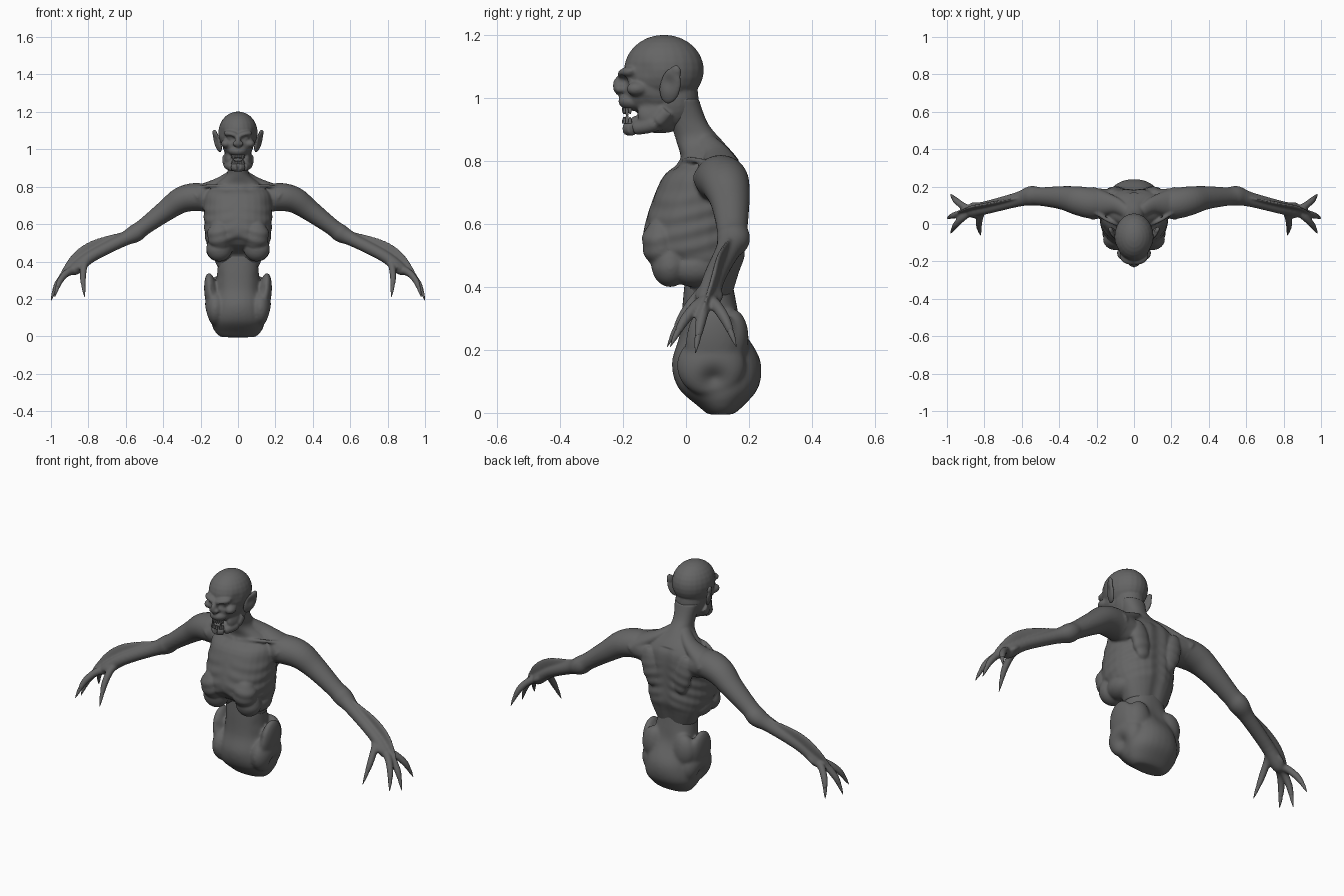
import bpy, bmesh, math
from mathutils import Vector, Matrix, Euler

if "Cube" in bpy.data.objects:
    bpy.data.objects.remove(bpy.data.objects["Cube"])

skin = bpy.data.materials.new("grey_skin")
skin.use_nodes = True
grey = (0.13, 0.13, 0.13, 1)
skin.diffuse_color = grey
skin.node_tree.nodes["Principled BSDF"].inputs["Base Color"].default_value = grey

ANGLES = [math.tau * i / 28 for i in range(28)]


def spline(rows, steps=5):
    """Smooth curve through equal-length tuples."""
    result = []
    for i in range(len(rows) - 1):
        before, start = rows[max(i - 1, 0)], rows[i]
        end, after = rows[i + 1], rows[min(i + 2, len(rows) - 1)]
        for step in range(steps):
            t = step / steps
            result.append([b + t / 2 * (c - a + t * (2 * a - 5 * b + 4 * c - d + t * (3 * (b - c) + d - a)))
                           for a, b, c, d in zip(before, start, end, after)])
    return result + [list(rows[-1])]


def bridge(bm, rings):
    """Join rings of points into a closed tube."""
    loops = [[bm.verts.new(point) for point in ring] for ring in rings]
    for lower, upper in zip(loops, loops[1:]):
        for i in range(len(lower)):
            bm.faces.new((lower[i - 1], lower[i], upper[i], upper[i - 1]))
    bm.faces.new(loops[0][::-1])
    bm.faces.new(loops[-1])


def trunk(bm, rows, roundness=0.9):
    """Stack level rings, each given as height, front, back and half width."""
    def soft(value):
        return math.copysign(abs(value) ** roundness, value)

    bridge(bm, [[(half * soft(math.cos(a)), (front + back) / 2 + (back - front) / 2 * soft(math.sin(a)), height)
                 for a in ANGLES] for height, front, back, half in spline(rows)])


def limb(bm, points, radii, flat=1):
    """Tube along a path; flat scales its thickness from front to back."""
    rows = spline([(*point, radius) for point, radius in zip(points, radii)])
    path = [Vector(row[:3]) for row in rows]
    rings = []
    for i, centre in enumerate(path):
        along = (path[min(i + 1, len(path) - 1)] - path[max(i - 1, 0)]).normalized()
        guide = Vector((0, 1, 0)) if abs(along.y) < 0.8 else Vector((1, 0, 0))
        across = (guide - along * guide.dot(along)).normalized()
        up = along.cross(across)
        radius = rows[i][-1]
        rings.append([centre + across * radius * flat * math.cos(a) + up * radius * math.sin(a) for a in ANGLES])
    bridge(bm, rings)


def ball(bm, centre, radii, tilt=(0, 0, 0)):
    place = Matrix.Translation(centre) @ Euler(tilt).to_matrix().to_4x4() @ Matrix.Diagonal((*radii, 1))
    bmesh.ops.create_uvsphere(bm, u_segments=24, v_segments=14, radius=1, matrix=place)


def bump(point, centre, size):
    """Soft falloff around a spot."""
    return math.exp(-((point - Vector(centre)).length / size) ** 2)


def finish(name, bm, voxel=None, carve=None, smoothing=6):
    """Mirror the parts, fuse them into one skin and carve its relief."""
    copy = bmesh.ops.duplicate(bm, geom=bm.verts[:] + bm.edges[:] + bm.faces[:])["geom"]
    for item in copy:
        if isinstance(item, bmesh.types.BMVert):
            item.co.x *= -1
    bmesh.ops.recalc_face_normals(bm, faces=bm.faces)
    mesh = bpy.data.meshes.new(name)
    bm.to_mesh(mesh)
    bm.free()
    part = bpy.data.objects.new(name, mesh)
    bpy.context.collection.objects.link(part)
    if voxel:
        fuse = part.modifiers.new("fuse", 'REMESH')
        fuse.mode, fuse.voxel_size = 'VOXEL', voxel
        soften = part.modifiers.new("soften", 'SMOOTH')
        soften.factor, soften.iterations = 0.5, smoothing
        depsgraph = bpy.context.evaluated_depsgraph_get()
        mesh = bpy.data.meshes.new_from_object(part.evaluated_get(depsgraph))
        part.modifiers.clear()
        part.data = mesh
        moved = []
        for vert in mesh.vertices:
            mirrored = Vector((abs(vert.co.x), vert.co.y, vert.co.z))
            moved.append(vert.co + vert.normal * carve(mirrored))
        for vert, position in zip(mesh.vertices, moved):
            vert.co = position
    mesh.materials.clear()
    mesh.materials.append(skin)
    for face in mesh.polygons:
        face.use_smooth = True


# Head: skull, face, nape, muzzle, brow, cheekbones and nose
bm = bmesh.new()
ball(bm, (0, -.07, 1.09), (.105, .127, .112))
ball(bm, (0, -.1, 1.03), (.085, .1, .09))
ball(bm, (0, -.04, 1), (.075, .08, .1))
ball(bm, (0, -.165, .99), (.05, .05, .03))
ball(bm, (.035, -.185, 1.08), (.045, .03, .02), tilt=(0, -.2, .5))
ball(bm, (.06, -.15, 1.03), (.03, .04, .025), tilt=(0, 0, .3))
ball(bm, (0, -.205, 1.04), (.018, .028, .035))
ball(bm, (.015, -.21, 1.03), (.014, .017, .014))
ball(bm, (.04, -.175, 1.06), (.02, .02, .015))
# Open jaw with cheeks and throat
ball(bm, (.045, -.095, .95), (.028, .06, .055))
limb(bm, [(.06, -.06, .96), (.055, -.1, .92), (.03, -.16, .905), (0, -.185, .905)], [.025, .025, .022, .025])
ball(bm, (0, -.1, .92), (.055, .08, .03), tilt=(-.1, 0, 0))


def carve_head(point):
    sockets = bump(point, (.04, -.2, 1.06), .02)
    cheeks = bump(point, (.08, -.13, .98), .03)
    temples = bump(point, (.1, -.14, 1.09), .03)
    return -.01 * sockets - .006 * (cheeks + temples)


finish("head", bm, .005, carve_head)

# Pointed ears with a hollow
bm = bmesh.new()
ball(bm, (.11, -.05, 1.04), (.014, .036, .06), tilt=(-.3, .2, -.4))
ball(bm, (.122, -.035, 1.08), (.012, .02, .027), tilt=(-.4, .2, -.4))
finish("ears", bm, .004, lambda point: -.008 * bump(point, (.125, -.06, 1.05), .025))

# Teeth: upper and lower rows around the jaw
bm = bmesh.new()
for i in range(4):
    angle = (i + .5) / 3
    x, y = .033 * math.sin(angle), -.165 - .033 * math.cos(angle)
    length = .03 if i == 2 else .02
    for gum, direction in ((.97, -1), (.92, 1)):
        limb(bm, [(x, y, gum + direction * length * t) for t in (0, .6, 1)], [.006, .005, .002])
finish("teeth", bm)

# Upper body: neck and chest, then lower ribs, shoulder blades and collar
shoulder, elbow = Vector((.22, .11, .745)), Vector((.55, .15, .55))
wrist, palm = Vector((.78, .09, .43)), Vector((.87, .07, .36))
bm = bmesh.new()
trunk(bm, [(1, -.08, .04, .07), (.92, -.05, .07, .055), (.86, -.03, .12, .065), (.8, -.02, .17, .14),
           (.74, -.08, .19, .18), (.58, -.135, .19, .18), (.5, -.12, .19, .17), (.44, -.01, .17, .14),
           (.37, 0, .15, .11)])
ball(bm, (.1, -.05, .47), (.07, .06, .07))
ball(bm, (.1, .03, .46), (.07, .09, .06))
ball(bm, (.095, -.08, .54), (.07, .06, .08))
ball(bm, (.1, .17, .67), (.05, .03, .11), tilt=(0, .2, 0))
limb(bm, [(.01, -.02, .79), (.12, .01, .805), shoulder + Vector((0, -.04, .05))], [.01] * 3)
limb(bm, [(.02, .045, .88), (.1, .1, .82), shoulder], [.02, .03, .06], flat=1.5)

# Arms, with a thin blade above each forearm
bicep = shoulder.lerp(elbow, .5) + Vector((0, .01, .025))
limb(bm, [(.14, .11, .73), shoulder, shoulder.lerp(bicep, .5) + Vector((0, 0, .02)), bicep,
          bicep.lerp(elbow, .7), elbow, elbow.lerp(wrist, .3), wrist, palm, palm.lerp(wrist, -.3)],
     [.07, .075, .07, .057, .045, .048, .036, .032, .032, .015], flat=1.1)
ball(bm, palm.lerp(wrist, .2), (.05, .045, .02), tilt=(0, .7, 0))
lift = Vector((0, .015, .045))
limb(bm, [elbow, elbow.lerp(wrist, .4) + lift / 2, wrist + lift, palm + lift, (.95, .05, .31)],
     [.02, .028, .035, .035, .015], flat=.3)


def finger_point(root, tip, t):
    arch = .03 * math.sin(math.pi * t)
    return root.lerp(tip, t) + Vector((arch / 2, 0, arch))


# Fingers and thumb fan out from the palm
thumb_root = palm.lerp(wrist, .7)
fingers = [(palm, Vector((.98, .16, .21))), (palm, Vector((1, .03, .19))),
           (palm, Vector((.98, -.05, .21))), (thumb_root, Vector((.82, -.06, .21)))]
for root, tip in fingers:
    limb(bm, [finger_point(root, tip, t) for t in (0, .3, .6, .8)], [.024, .019, .017, .012])


def carve_body(point):
    spine = math.exp(-(point.x / .03) ** 2) if point.y > .12 and point.z < .8 else 0
    hollows = bump(point, (.06, -.04, .8), .025) + bump(point, (.18, -.04, .72), .04)
    notch = bump(point, (0, -.13, .5), .04)
    relief = -.008 * spine - .006 * hollows - .015 * notch
    # Ribs wrap around the chest
    height = (point.z - .44) / .3
    if point.x < .2 and 0 < height < 1:
        fade = math.sin(height * math.pi) * min(1, point.x * 20)
        slope = point.z + (point.x - point.y) / 4
        relief += .002 * fade * math.sin(slope * math.tau / .055)
    return relief


finish("upper_body", bm, .006, carve_body)

# Claws at the fingertips
bm = bmesh.new()
for root, tip in fingers:
    limb(bm, [finger_point(root, tip, t) for t in (.7, .85, 1)], [.01, .009, .001])
finish("claws", bm)

# Pelvis: belly column, hip wings, hips and seat
bm = bmesh.new()
trunk(bm, [(.46, 0, .14, .1), (.36, -.01, .16, .11), (.25, -.02, .2, .12), (.16, -.045, .238, .14),
           (.08, -.025, .23, .15), (.02, .04, .18, .12), (-.005, .07, .15, .09)])
ball(bm, (.145, .08, .23), (.035, .085, .11), tilt=(0, .1, 0))
ball(bm, (.12, .08, .15), (.06, .11, .1))
ball(bm, (.09, .15, .24), (.07, .05, .09))


def carve_pelvis(point):
    socket = bump(point, (.18, .09, .1), .045)
    sacrum = bump(point, (0, .21, .29), .06)
    crease = bump(point, (.125, -.01, .26), .03) + bump(point, (.125, 0, .32), .03)
    return -.03 * socket - .015 * sacrum - .012 * crease


finish("pelvis", bm, .007, carve_pelvis, smoothing=12)
